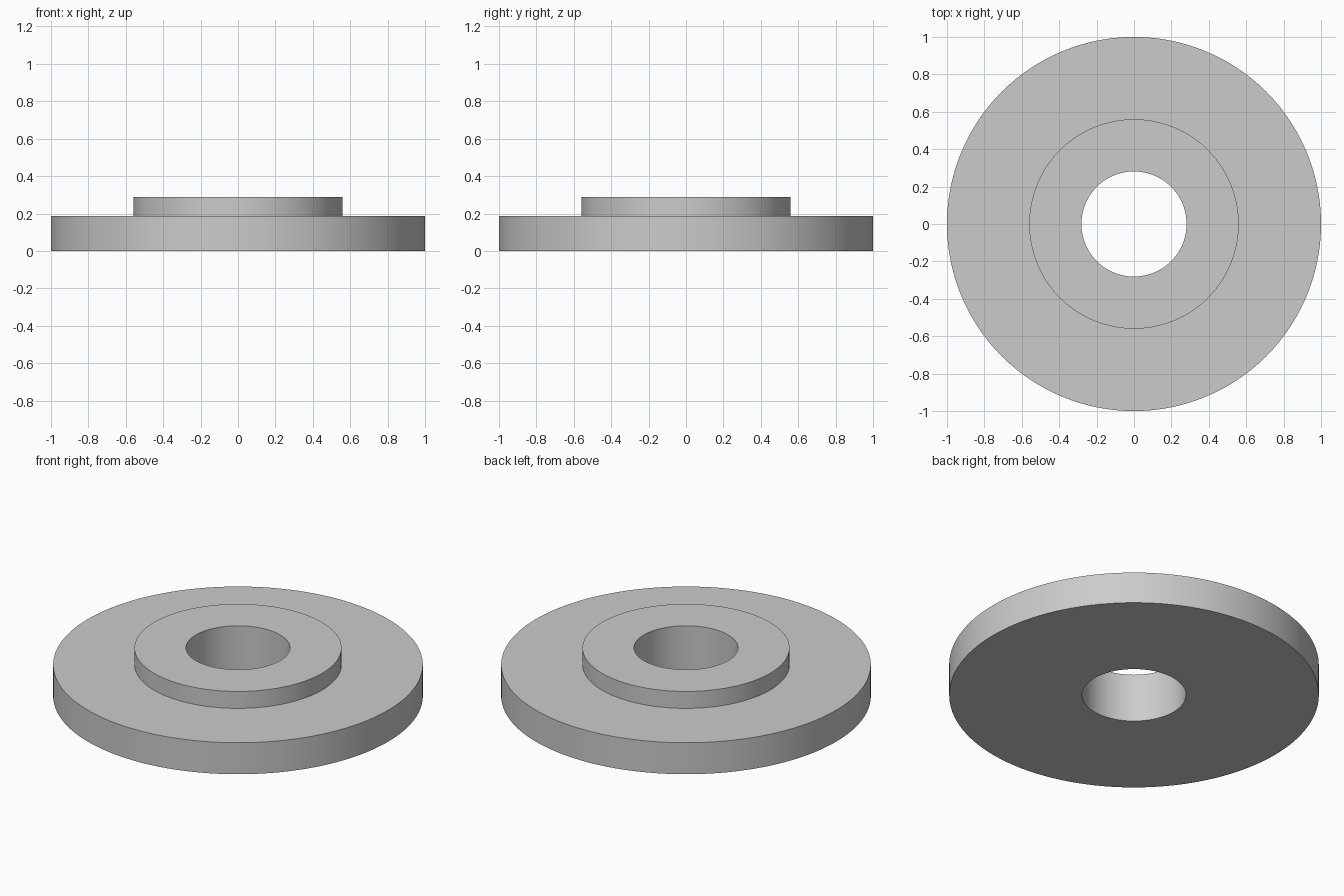
import bpy
import bmesh
from math import cos, sin, pi, radians

cube = bpy.data.objects.get("Cube")
if cube:
    bpy.data.objects.remove(cube, do_unlink=True)

SEGMENTS = 128
BORE, HUB, RIM = 0.281, 0.56, 1.0
FLANGE_TOP, HUB_TOP = 0.188, 0.289

# Plain grey metal
grey = bpy.data.materials.new("grey")
grey.use_nodes = True
colour = (0.6, 0.6, 0.6, 1)
grey.diffuse_color = colour
grey.node_tree.nodes["Principled BSDF"].inputs["Base Color"].default_value = colour


def lathe(name, profile):
    """Revolve a closed (radius, height) profile around z."""
    bm = bmesh.new()
    rings = []
    for r, z in profile:
        angles = [2 * pi * i / SEGMENTS for i in range(SEGMENTS)]
        rings.append([bm.verts.new((r * cos(a), r * sin(a), z)) for a in angles])
    for k, ring in enumerate(rings):
        above = rings[(k + 1) % len(rings)]
        for i in range(SEGMENTS):
            j = (i + 1) % SEGMENTS
            bm.faces.new((ring[i], ring[j], above[j], above[i]))
    bmesh.ops.recalc_face_normals(bm, faces=bm.faces)
    mesh = bpy.data.meshes.new(name)
    bm.to_mesh(mesh)
    bm.free()
    mesh.materials.append(grey)
    obj = bpy.data.objects.new(name, mesh)
    bpy.context.collection.objects.link(obj)
    return obj


# Flange, raised hub and through bore as one turned part
flange = lathe("flanged_collar", [
    (BORE, 0), (RIM, 0), (RIM, FLANGE_TOP),
    (HUB, FLANGE_TOP), (HUB, HUB_TOP), (BORE, HUB_TOP),
])

# Smooth round walls with sharp edges
bpy.ops.object.select_all(action="DESELECT")
flange.select_set(True)
bpy.context.view_layer.objects.active = flange
bpy.ops.object.shade_smooth_by_angle(angle=radians(30))
